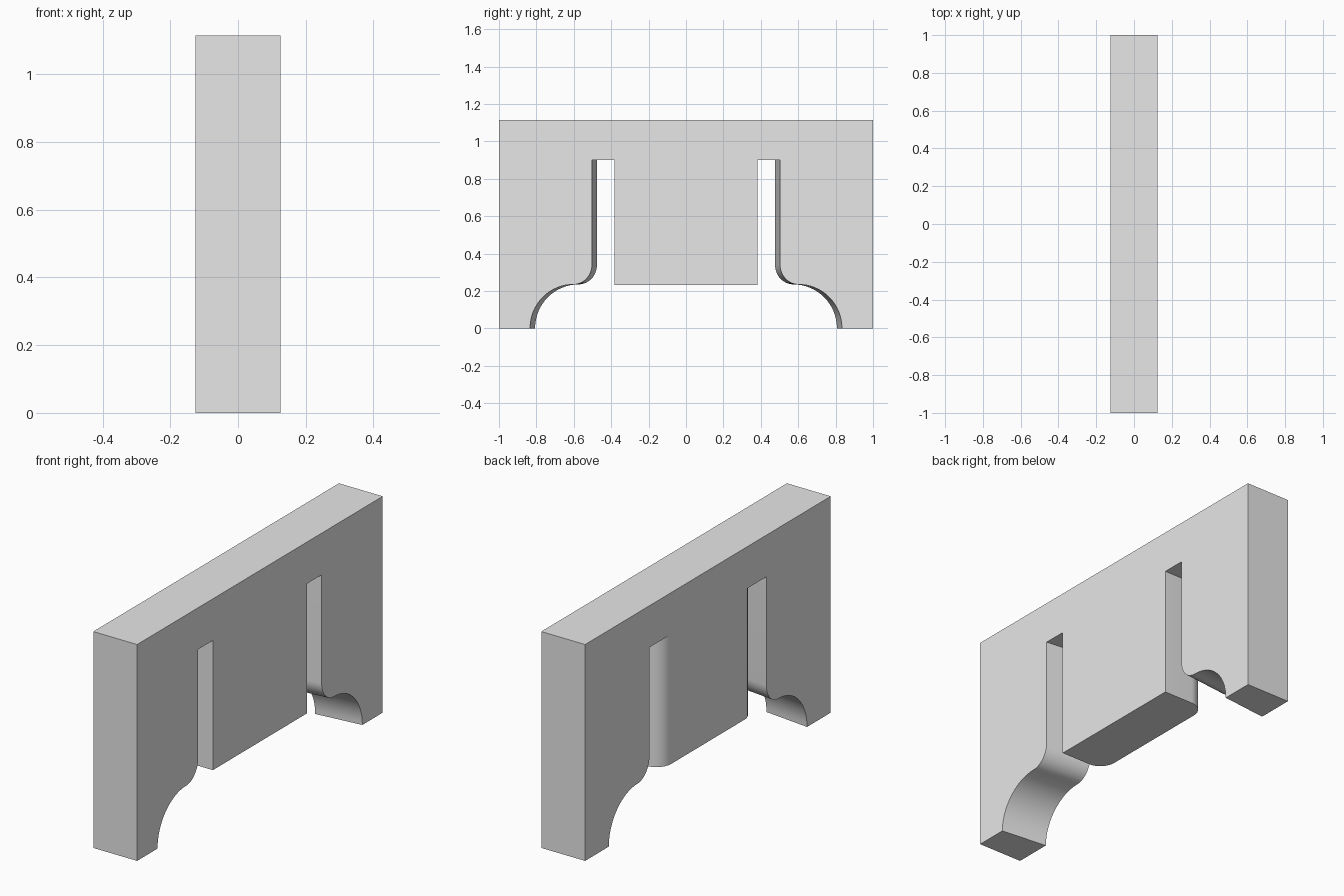
import bpy, bmesh
from math import sin, cos, pi

cube = bpy.data.objects.get("Cube")
if cube:
    bpy.data.objects.remove(cube, do_unlink=True)

HALF, HEIGHT = 0.125, 1.115          # half thickness, overall height
SLOT_TOP, TONGUE_Z = 0.9, 0.232      # slot ceiling, tongue underside
TONGUE_Y, ROUND = 0.383, 0.085       # tongue half width, rear corner radius
DRAFT = 0.027                        # how far the outer cut narrows to -x
STEPS = 16


def straight(y, z, draft=0.0):
    """Two points across the thickness, from +x to -x."""
    return [(HALF, y, z), (-HALF, y - draft, z)]


def rounded(z):
    """Tongue side across the thickness, with its rounded -x corner."""
    path = [(HALF, TONGUE_Y, z)]
    for i in range(STEPS + 1):
        a = i / STEPS * pi / 2
        path.append((ROUND - HALF - ROUND * sin(a),
                     TONGUE_Y - ROUND + ROUND * cos(a), z))
    return path


def arc(cy, cz, ry, rz, start, end):
    angles = [start + (end - start) * i / STEPS for i in range(STEPS + 1)]
    return [straight(cy + ry * cos(a), cz + rz * sin(a), DRAFT) for a in angles]


# Half outline on +y: outer edge, foot, ogee, slot, tongue
half = [straight(1, HEIGHT), straight(1, 0)]
half += arc(0.602, 0, 0.232, 0.235, 0, pi / 2)
half += arc(0.602, 0.34, 0.099, 0.105, -pi / 2, -pi)[1:]
half += [straight(0.503, SLOT_TOP, DRAFT), rounded(SLOT_TOP), rounded(TONGUE_Z)]
mirrored = [[(x, -y, z) for x, y, z in path] for path in reversed(half)]

bm = bmesh.new()
rows = [[bm.verts.new(p) for p in path] for path in half + mirrored]

# Side faces, then the two broad faces
for a, b in zip(rows, rows[1:] + rows[:1]):
    if len(a) == len(b):
        for i in range(len(a) - 1):
            bm.faces.new((a[i], a[i + 1], b[i + 1], b[i]))
    else:
        bm.faces.new(a + b[::-1])
bm.faces.new([r[0] for r in rows])
bm.faces.new([r[-1] for r in rows])
bmesh.ops.recalc_face_normals(bm, faces=bm.faces[:])

mesh = bpy.data.meshes.new("slotted_panel")
bm.to_mesh(mesh)
bm.free()
panel = bpy.data.objects.new("slotted_panel", mesh)
bpy.context.collection.objects.link(panel)

# Plain grey
grey = bpy.data.materials.new("plain_grey")
grey.use_nodes = True
colour = (0.8, 0.8, 0.8, 1)
grey.diffuse_color = colour
grey.node_tree.nodes["Principled BSDF"].inputs["Base Color"].default_value = colour
mesh.materials.append(grey)

bpy.context.view_layer.objects.active = panel
panel.select_set(True)
bpy.ops.object.shade_smooth_by_angle(angle=pi / 6)
